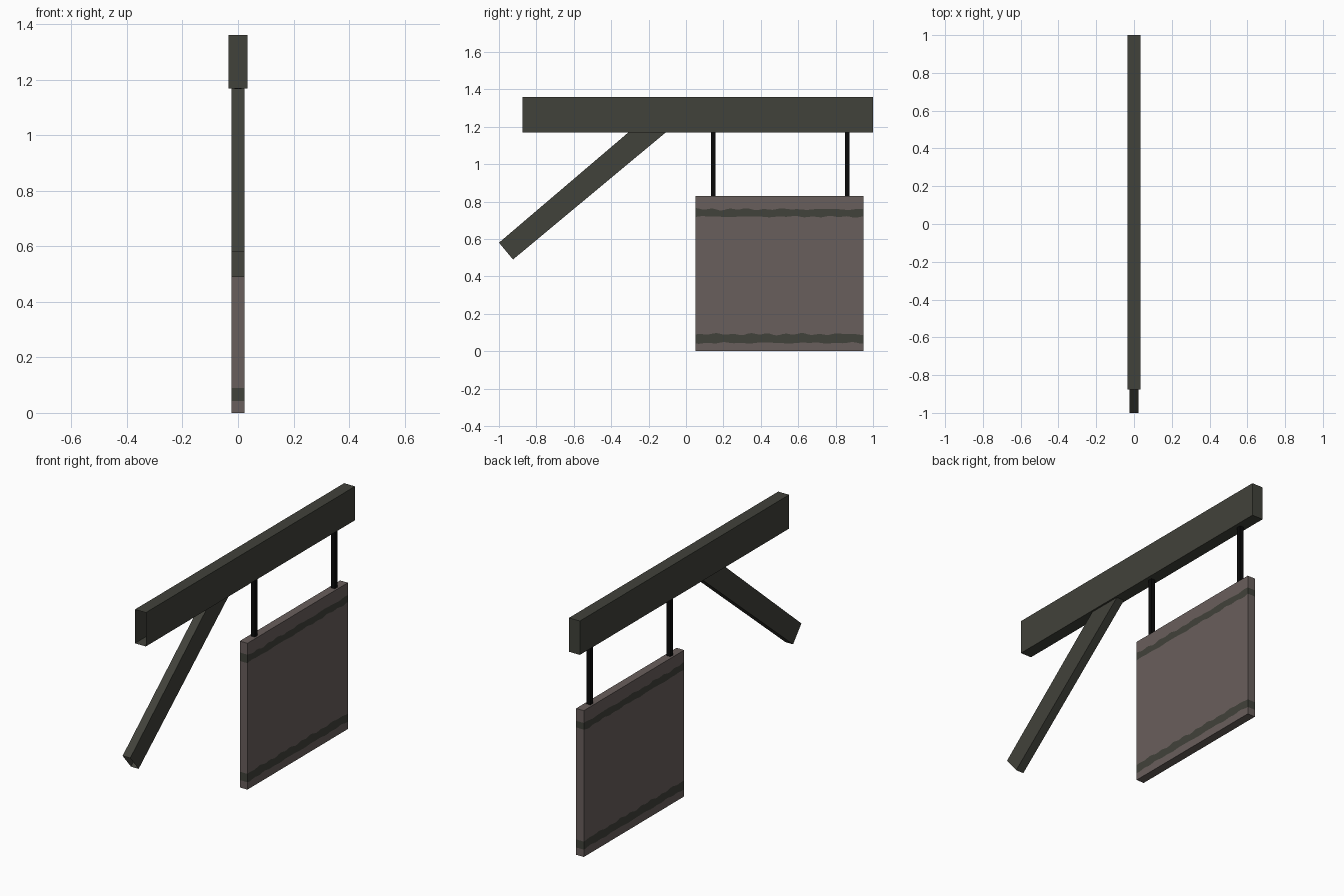
import bpy, bmesh, math

if "Cube" in bpy.data.objects:
    bpy.data.objects.remove(bpy.data.objects["Cube"])


def material(name, rgb):
    m = bpy.data.materials.new(name)
    m.diffuse_color = (*rgb, 1)
    m.use_nodes = True
    m.node_tree.nodes["Principled BSDF"].inputs["Base Color"].default_value = m.diffuse_color
    return m


DARK = material("dark_timber", (0.053, 0.054, 0.043))
BOARD = material("weathered_board", (0.141, 0.114, 0.107))
IRON = material("black_iron", (0.003, 0.003, 0.003))


def finish(name, bm, *mats):
    bmesh.ops.recalc_face_normals(bm, faces=bm.faces)
    me = bpy.data.meshes.new(name)
    bm.to_mesh(me)
    bm.free()
    for m in mats:
        me.materials.append(m)
    ob = bpy.data.objects.new(name, me)
    bpy.context.collection.objects.link(ob)


def extruded(name, profile, half_x, mat, open_edges=()):
    """Extrude a (y, z) outline along x; listed edges stay open."""
    bm = bmesh.new()
    a = [bm.verts.new((-half_x, y, z)) for y, z in profile]
    b = [bm.verts.new((half_x, y, z)) for y, z in profile]
    bm.faces.new(a)
    bm.faces.new(b[::-1])
    n = len(profile)
    for i in range(n):
        if i not in open_edges:
            j = (i + 1) % n
            bm.faces.new((a[j], a[i], b[i], b[j]))
    finish(name, bm, mat)


def rect(y0, y1, z0, z1):
    return [(y0, z0), (y1, z0), (y1, z1), (y0, z1)]


# Beam, open at the wall end
extruded("beam", rect(-0.875, 1.0, 1.168, 1.36), 0.034, DARK, (3,))

# Diagonal brace, open at the wall end and where it meets the beam
extruded("brace", [(-0.925, 0.49), (-0.11, 1.168), (-0.31, 1.168), (-1.0, 0.58)],
         0.024, DARK, (1, 3))

# Hanging rods
for i, y in enumerate((0.145, 0.862)):
    extruded(f"hanging_rod_{i + 1}", rect(y - 0.012, y + 0.012, 0.828, 1.17), 0.012, IRON)


# Hanging board with two ragged painted bands cut into its faces
def ragged(base, size, phase):
    return lambda y: base + size * (math.sin(19 * y + phase) * math.sin(47 * y + 2 * phase)
                                    + 0.4 * math.sin(71 * y + phase))


rows = [lambda y: 0.0, ragged(0.044, 0.004, 0.5), ragged(0.091, 0.005, 1.9),
        ragged(0.719, 0.004, 3.1), ragged(0.759, 0.005, 4.2), lambda y: 0.83]
COLS = 48
ys = [0.05 + 0.9 * i / COLS for i in range(COLS + 1)]
ring = [(0.024, y) for y in ys] + [(-0.024, y) for y in reversed(ys)]

bm = bmesh.new()
grid = [[bm.verts.new((x, y, f(y))) for x, y in ring] for f in rows]
n = len(ring)
for r in range(len(rows) - 1):
    for i in range(n):
        j = (i + 1) % n
        face = bm.faces.new((grid[r][i], grid[r][j], grid[r + 1][j], grid[r + 1][i]))
        face.material_index = 1 if r in (1, 3) else 0
bm.faces.new(grid[0][::-1])
bm.faces.new(grid[-1])
finish("hanging_board", bm, BOARD, DARK)
